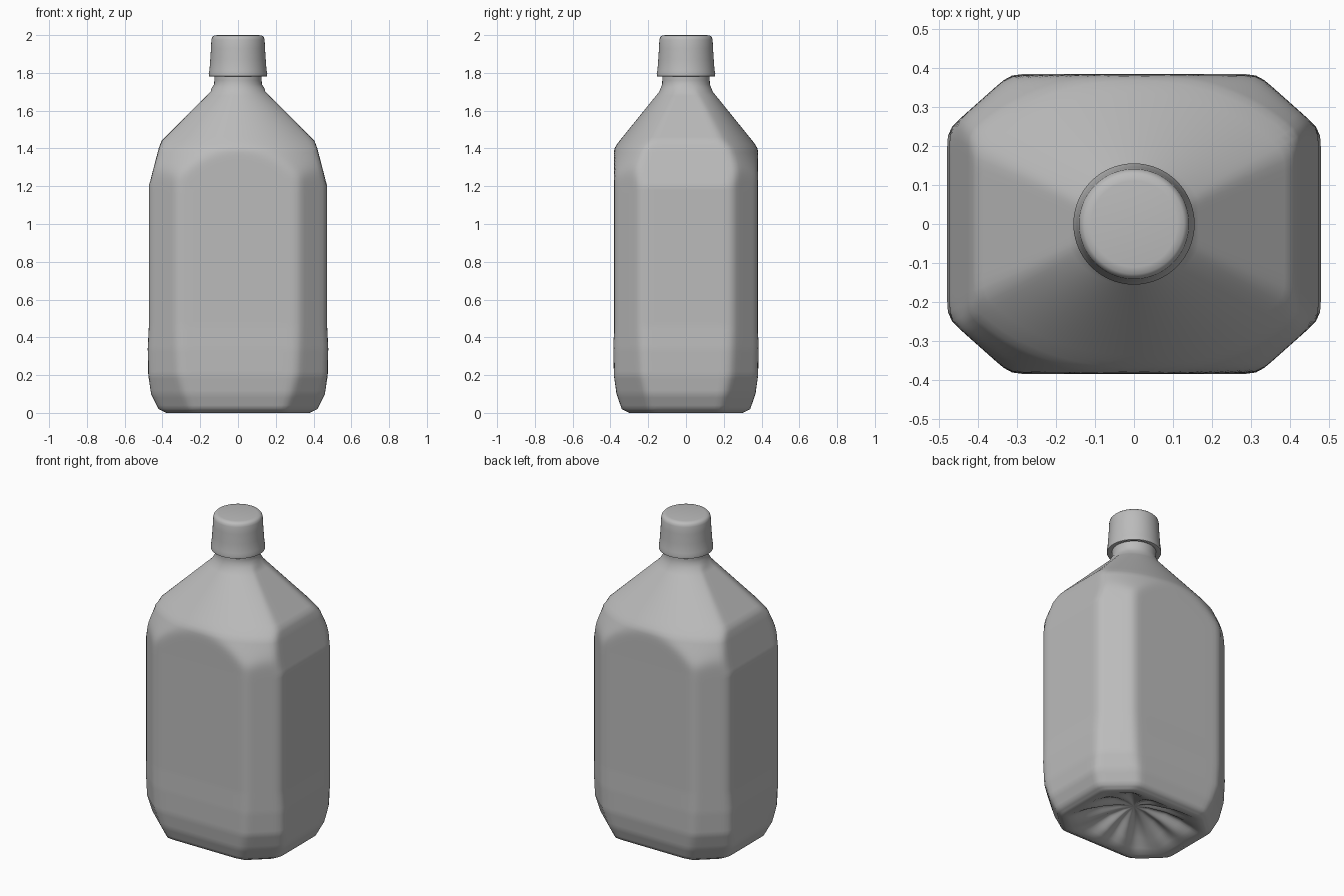
import bpy, bmesh
from math import sin, cos, tau, radians

if "Cube" in bpy.data.objects:
    bpy.data.objects.remove(bpy.data.objects["Cube"])

grey = bpy.data.materials.new("plain grey")
grey.use_nodes = True
grey.diffuse_color = (0.5, 0.5, 0.5, 1)
grey.node_tree.nodes["Principled BSDF"].inputs["Base Color"].default_value = (0.5, 0.5, 0.5, 1)

SIDES = 128
ANGLES = [tau * i / SIDES for i in range(SIDES)]


def loft(name, rings, sharp):
    """Skin a stack of closed rings and close both ends with a fan."""
    bm = bmesh.new()
    rows = [[bm.verts.new(p) for p in ring] for ring in rings]
    for low, high in zip(rows, rows[1:]):
        for i in range(SIDES):
            j = (i + 1) % SIDES
            bm.faces.new((low[i], low[j], high[j], high[i]))
    for row in (rows[0], rows[-1]):
        z = sum(v.co.z for v in row) / SIDES
        centre = bm.verts.new((0, 0, z))
        for i in range(SIDES):
            bm.faces.new((row[i], row[(i + 1) % SIDES], centre))
    bmesh.ops.recalc_face_normals(bm, faces=bm.faces)
    mesh = bpy.data.meshes.new(name)
    bm.to_mesh(mesh)
    bm.free()
    mesh.materials.append(grey)
    obj = bpy.data.objects.new(name, mesh)
    bpy.context.collection.objects.link(obj)
    bpy.ops.object.select_all(action='DESELECT')
    obj.select_set(True)
    bpy.context.view_layer.objects.active = obj
    bpy.ops.object.shade_smooth_by_angle(angle=radians(sharp))
    return obj


# Body keys: height, half width, half depth, corner cut distance, shoulder cone half axes
KEYS = [
    (0.00, 0.38, 0.300, 0.39, 0.9, 0.9),
    (0.02, 0.42, 0.340, 0.42, 0.9, 0.9),
    (0.10, 0.46, 0.368, 0.46, 0.9, 0.9),
    (0.20, 0.475, 0.382, 0.49, 0.9, 0.9),
    (0.34, 0.478, 0.384, 0.497, 0.9, 0.9),
    (0.46, 0.472, 0.381, 0.497, 0.9, 0.9),
    (1.00, 0.472, 0.381, 0.497, 0.9, 0.9),
    (1.20, 0.472, 0.381, 0.497, 0.60, 0.48),
    (1.40, 0.42, 0.383, 0.497, 0.52, 0.383),
    (1.44, 0.405, 0.383, 0.497, 0.48, 0.352),
    (1.70, 0.145, 0.383, 0.497, 0.155, 0.142),
    (1.74, 0.14, 0.383, 0.497, 0.126, 0.126),
    (1.80, 0.14, 0.383, 0.497, 0.125, 0.125),
]


def key_at(z):
    for a, b in zip(KEYS, KEYS[1:]):
        if z <= b[0]:
            t = (z - a[0]) / (b[0] - a[0])
            return [u + (v - u) * t for u, v in zip(a, b)]
    return KEYS[-1]


def section(z):
    """Cut-corner rectangle trimmed by the shoulder cone, with softened edges."""
    _, hx, hy, cut, ax, ay = key_at(z)
    ring = []
    for a in ANGLES:
        c, s = abs(cos(a)), abs(sin(a))
        limits = (c / hx, s / hy, (0.664 * c + 0.747 * s) / cut,
                  ((c / ax) ** 2 + (s / ay) ** 2) ** 0.5)
        r = sum(q ** 60 for q in limits) ** (-1 / 60)
        ring.append((r * cos(a), r * sin(a), z))
    return ring


# Hollow underside with shallow radial ribs, then the walls and shoulder
base = section(0.0)
underside = []
for size, lift, rib in ((0.04, 0.115, 0), (0.2, 0.11, 0.004), (0.45, 0.085, 0.012),
                        (0.65, 0.05, 0.012), (0.8, 0.02, 0.005), (0.9, 0.003, 0)):
    underside.append([(x * size, y * size, lift + rib * sin(10 * a))
                      for (x, y, _), a in zip(base, ANGLES)])
heights = [0.0, 0.006, 0.012] + [0.02 * i for i in range(1, 91)]
loft("bottle_body", underside + [section(z) for z in heights], 50)

# Screw cap with a flared lower band and a rounded top edge
CAP = [(0.120, 1.79), (0.148, 1.78), (0.154, 1.783), (0.155, 1.80), (0.151, 1.815),
       (0.147, 1.87), (0.143, 1.93), (0.141, 1.975), (0.137, 1.988), (0.128, 1.997),
       (0.110, 2.0)]
loft("cap", [[(r * cos(a), r * sin(a), z) for a in ANGLES] for r, z in CAP], 50)
